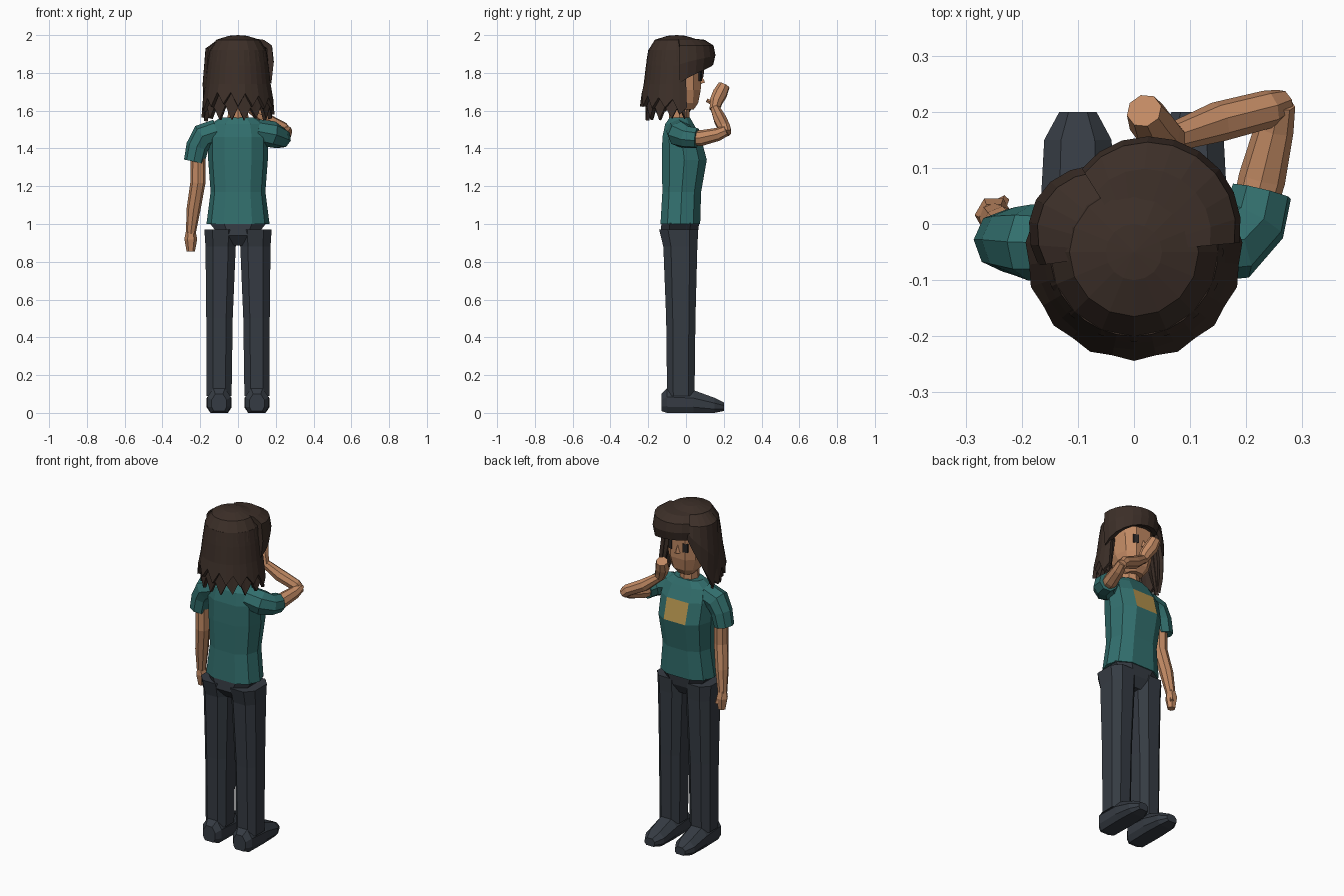
import bpy, bmesh, math, random
from mathutils import Vector

if "Cube" in bpy.data.objects:
    bpy.data.objects.remove(bpy.data.objects["Cube"])

random.seed(4)

def mat(name, *rgb):
    m = bpy.data.materials.new(name)
    m.diffuse_color = (*rgb, 1)
    m.use_nodes = True
    m.node_tree.nodes["Principled BSDF"].inputs["Base Color"].default_value = m.diffuse_color
    return m

HAIR = mat("brown hair", .045, .028, .021)
SKIN = mat("skin", .53, .25, .125)
TEAL = mat("teal cloth", .032, .16, .155)
DARK = mat("charcoal trousers", .036, .044, .056)
GOLD = mat("gold pocket", .45, .29, .075)
EYE = mat("dark eye", .02, .018, .018)

def make(name, verts, faces, *mats, closed=True):
    me = bpy.data.meshes.new(name)
    me.from_pydata(verts, [], faces)
    bm = bmesh.new()
    bm.from_mesh(me)
    bmesh.ops.remove_doubles(bm, verts=bm.verts, dist=1e-5)
    if closed:
        bmesh.ops.recalc_face_normals(bm, faces=bm.faces)
    bm.to_mesh(me)
    bm.free()
    ob = bpy.data.objects.new(name, me)
    for m in mats:
        me.materials.append(m)
    bpy.context.collection.objects.link(ob)
    return ob

def loft(name, rings, *mats):
    n = len(rings[0])
    faces = [(a * n + i, a * n + (i + 1) % n, (a + 1) * n + (i + 1) % n, (a + 1) * n + i)
             for a in range(len(rings) - 1) for i in range(n)]
    last = (len(rings) - 1) * n
    faces += [tuple(range(n)), tuple(range(last, last + n))]
    return make(name, [p for r in rings for p in r], faces, *mats)

def stack(name, profile, levels, *mats):
    """levels: (z, centre x, half width, back y, front y)"""
    return loft(name, [[(cx + u * hx, (yb + yf) / 2 + v * (yf - yb) / 2, z) for u, v in profile]
                       for z, cx, hx, yb, yf in levels], *mats)

def tube(name, path, m, sides=6, flat=1.0):
    """path: (x, y, z, radius)"""
    pts = [Vector(p[:3]) for p in path]
    tang, rings = None, []
    for i, p in enumerate(pts):
        a, b = pts[max(i - 1, 0)], pts[min(i + 1, len(pts) - 1)]
        t = (b - a).normalized()
        q = t.to_track_quat('Z', 'Y') if tang is None else tang[0].rotation_difference(t) @ tang[1]
        tang = (t, q)
        r = path[i][3]
        rings.append([p + q @ Vector((r * math.cos(k * math.tau / sides),
                                      flat * r * math.sin(k * math.tau / sides), 0))
                      for k in range(sides)])
    return loft(name, rings, m)

def shell(name, a0, a1, segs, rows, point, thick=.02):
    """Hair sheet around the head axis; point(t, row) -> radius, z"""
    verts = []
    for i in range(segs + 1):
        t = i / segs
        a = math.radians(a0 + (a1 - a0) * t)
        for j in range(rows):
            r, z = point(i, t, j)
            verts.append((r * math.cos(a), -.05 + r * math.sin(a), z))
    faces = [(i * rows + j, i * rows + j + 1, (i + 1) * rows + j + 1, (i + 1) * rows + j)
             for i in range(segs) for j in range(rows - 1)]
    ob = make(name, verts, faces, HAIR, closed=False)
    s = ob.modifiers.new("thickness", 'SOLIDIFY')
    s.thickness, s.offset = thick, -1

TEN = [(.45, 1), (.85, .65), (1, 0), (.85, -.65), (.45, -1),
       (-.45, -1), (-.85, -.65), (-1, 0), (-.85, .65), (-.45, 1)]
EIGHT = [(.5, 1), (1, .55), (1, -.55), (.5, -1), (-.5, -1), (-1, -.55), (-1, .55), (-.5, 1)]

# trousers and shoes
for side, s in (("left", -1), ("right", 1)):
    stack(side + "_leg", EIGHT, [(.09, s * .1, .066, -.1, .045), (.5, s * .098, .07, -.105, .05),
                                 (.88, s * .092, .08, -.12, .06), (.97, s * .093, .085, -.142, .065)], DARK)
    rings = []
    for y, w, z0, z1 in ((-.13, .04, .01, .1), (-.1, .062, 0, .13), (.04, .066, 0, .12),
                         (.15, .06, 0, .08), (.2, .033, .01, .055)):
        rings.append([(s * .1 + u * w, y, z0 + (z1 - z0) * v) for u, v in
                      ((-.7, 0), (.7, 0), (1, .25), (1, .65), (.5, 1), (-.5, 1), (-1, .65), (-1, .25))])
    loft(side + "_shoe", rings, DARK)
stack("pelvis", EIGHT, [(.885, 0, .07, -.09, .03), (.94, 0, .1, -.135, .06), (1.005, 0, .15, -.13, .07)], DARK)

# shirt, with the pocket coloured on its front faces
shirt = stack("shirt", TEN, [(1.0, 0, .167, -.135, .075), (1.17, 0, .145, -.125, .08),
                             (1.34, 0, .158, -.128, .11), (1.46, 0, .16, -.125, .078),
                             (1.53, 0, .145, -.11, .04), (1.565, 0, .09, -.085, .02)], TEAL, GOLD)
for f in shirt.data.polygons:
    c = f.center
    if c.y > .05 and abs(c.x) < .03 and 1.36 < c.z < 1.44:
        f.material_index = 1

# lowered arm
tube("left_sleeve", [(-.11, -.035, 1.49, .065), (-.185, -.033, 1.465, .068),
                     (-.215, -.03, 1.41, .06), (-.232, -.03, 1.33, .055)], TEAL, 8)
tube("left_arm", [(-.21, -.03, 1.42, .04), (-.212, -.03, 1.22, .04), (-.235, -.005, 1.08, .037),
                  (-.25, .012, .95, .026)], SKIN, 8)
tube("left_hand", [(-.25, .012, .96, .026), (-.25, .016, .92, .034), (-.25, .018, .855, .022)], SKIN, 6)
tube("left_thumb", [(-.24, .025, .94, .012), (-.232, .042, .89, .01)], SKIN, 5)

# raised arm
tube("right_sleeve", [(.1, -.04, 1.49, .065), (.18, -.03, 1.475, .07), (.215, .005, 1.46, .06),
                      (.228, .058, 1.455, .055)], TEAL, 8)
tube("right_upper_arm", [(.21, .01, 1.455, .038), (.228, .08, 1.455, .042), (.25, .17, 1.475, .035),
                         (.26, .215, 1.495, .028)], SKIN, 8)
tube("right_forearm", [(.265, .215, 1.48, .026), (.24, .205, 1.505, .034), (.15, .182, 1.55, .036),
                       (.07, .155, 1.61, .026)], SKIN, 8)
tube("right_hand", [(.07, .15, 1.605, .027), (.05, .16, 1.65, .036), (.03, .18, 1.69, .04),
                    (.018, .202, 1.735, .032)], SKIN, 8)
tube("right_thumb", [(.055, .15, 1.635, .014), (.058, .11, 1.655, .01)], SKIN, 5)

# neck, head and face
tube("neck", [(0, -.035, 1.53, .056), (0, -.035, 1.68, .05)], SKIN, 8)
stack("head", TEN, [(1.605, 0, .05, -.04, .04), (1.64, 0, .082, -.09, .064), (1.71, 0, .105, -.14, .078),
                    (1.82, 0, .112, -.16, .08), (1.9, 0, .11, -.155, .078), (1.95, 0, .08, -.12, .03)], SKIN)
loft("nose", [[(-.018, .075, 1.742), (.018, .075, 1.742), (0, .075, 1.8)],
              [(-.006, .1, 1.748), (.006, .1, 1.748), (0, .097, 1.758)]], SKIN)
for side, s in (("left", -1), ("right", 1)):
    loft(side + "_eye", [[(s * .05 + u * .013, y + (.004 if u * s < 0 else -.007), 1.783 + v * .026)
                          for u, v in ((-1, -1), (1, -1), (1, 1), (-1, 1))] for y in (.073, .081)], EYE)

# hair: crown, two ragged back layers, swept fringe, side lock
CROWN = [(0, 2.0), (.05, 1.996), (.115, 1.975), (.15, 1.92), (.16, 1.86)]
shell("hair_crown", 0, 360, 16, 5, lambda i, t, j: CROWN[j])

jit = [random.uniform(-.012, .012) for _ in range(40)]

def outer(i, t, j):
    edge = abs(2 * t - 1) ** 3
    tip = (1.63 if i % 2 else 1.69) - .08 * edge + jit[i]
    return [(.15, 1.92), (.162, 1.84), (.174, 1.74), (.188 + (.006 if i % 2 else 0), tip)][j]

def inner(i, t, j):
    tip = (1.625 if i % 2 else 1.55) + jit[i + 20]
    return [(.145, 1.8), (.158, 1.7), (.165 + .02 * abs(2 * t - 1), tip)][j]

shell("back_hair_outer", -197, 17, 18, 4, outer)
shell("back_hair_inner", -195, 15, 18, 3, inner)

def fringe(i, t, j):
    bulge = .168 + .046 * math.sin(math.pi * min(1, .12 + .85 * t)) ** .8
    low = 1.745 + .1 * t ** .8 + .03 * math.sin(math.pi * t)
    return [(.085, 1.982), (bulge * .72, 1.975), (bulge * .95, 1.945),
            (bulge, (1.945 + low) / 2), (bulge * .94, low)][j]

def lock(i, t, j):
    r = .172 + .026 * math.sin(math.pi * t)
    low = 1.86 - .3 * min(1, t * 1.5) + (.04 if i == 5 else 0)
    return [(.11, 1.975), (r * .92, 1.93), (r, (1.93 + low) / 2), (r * .98, low)][j]

shell("fringe", 5, 122, 9, 5, fringe, .03)
shell("side_lock", 116, 188, 6, 4, lock)
